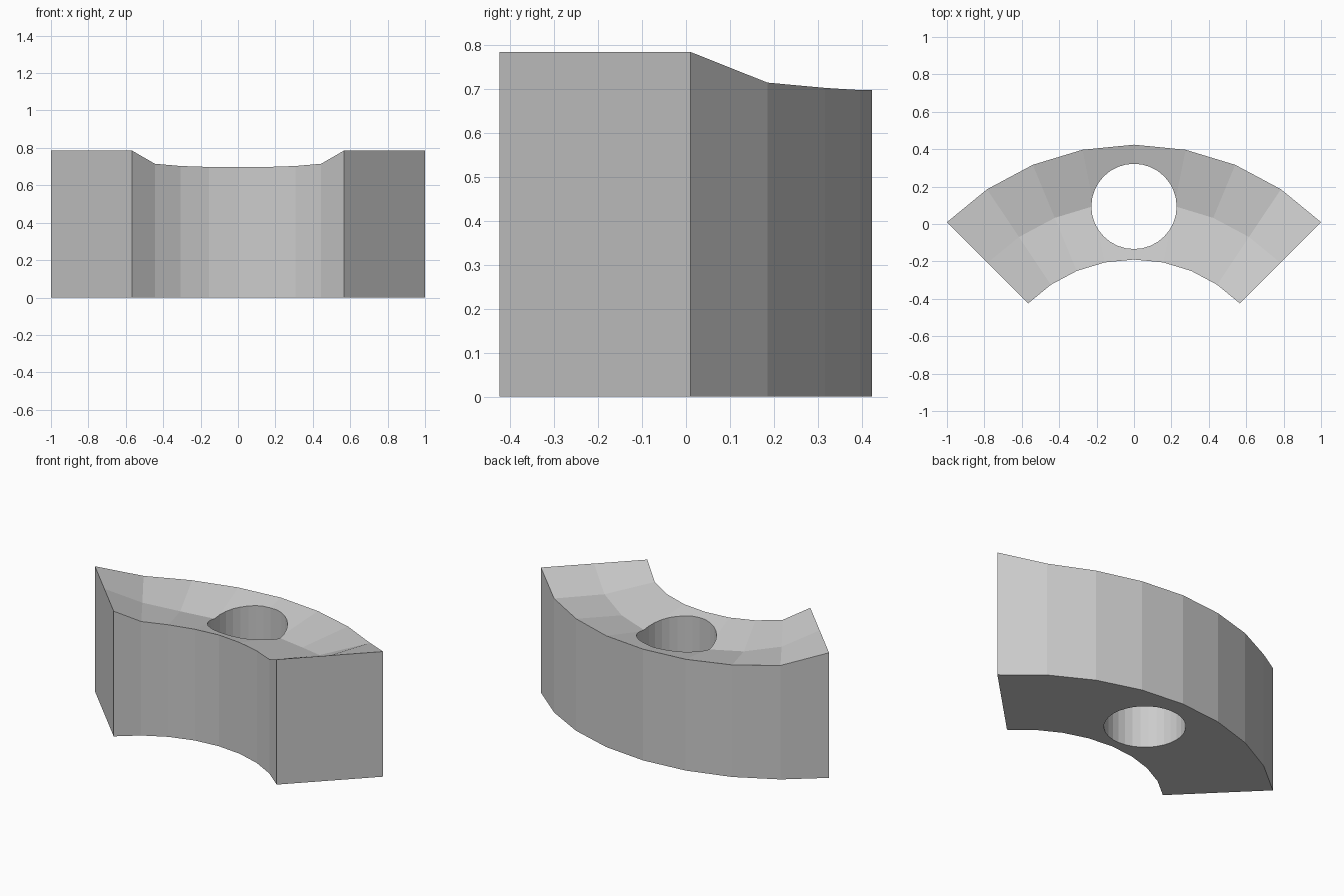
import bpy, bmesh, math

if "Cube" in bpy.data.objects:
    bpy.data.objects.remove(bpy.data.objects["Cube"])

CY = -0.99                       # arc centre on the y axis
RADII = (0.80, 1.107, 1.414)     # inner rim, valley, outer rim
STEP = math.radians(11.25)
RIM_Z = (0.698, 0.698, 0.703, 0.715, 0.785)     # heights from middle to end
VALLEY_Z = (0.62, 0.63, 0.648, 0.69, 0.785)


def add_object(name, bm):
    bmesh.ops.recalc_face_normals(bm, faces=bm.faces)
    mesh = bpy.data.meshes.new(name)
    bm.to_mesh(mesh)
    bm.free()
    obj = bpy.data.objects.new(name, mesh)
    bpy.context.collection.objects.link(obj)
    return obj


# Curved block with a dished top: rings of cross-sections swept along the arc
bm = bmesh.new()
rings = []
for i in range(-4, 5):
    s, c = math.sin(i * STEP), math.cos(i * STEP)
    rim, valley = RIM_Z[abs(i)], VALLEY_Z[abs(i)]
    section = [(RADII[0], 0), (RADII[2], 0), (RADII[2], rim),
               (RADII[1], valley), (RADII[0], rim)]
    rings.append([bm.verts.new((r * s, CY + r * c, z)) for r, z in section])
for a, b in zip(rings, rings[1:]):
    for k in range(5):
        n = (k + 1) % 5
        bm.faces.new((a[k], a[n], b[n], b[k]))
bm.faces.new(rings[0])
bm.faces.new(rings[-1])
block = add_object("curved_block", bm)

# Round through hole
bm = bmesh.new()
bmesh.ops.create_cone(bm, cap_ends=True, segments=32, radius1=0.228,
                      radius2=0.228, depth=3)
cutter = add_object("hole_cutter", bm)
cutter.location = (0, 0.094, 0.4)
cutter.hide_render = True
cutter.hide_set(True)

cut = block.modifiers.new("hole", 'BOOLEAN')
cut.operation = 'DIFFERENCE'
cut.solver = 'EXACT'
cut.object = cutter
